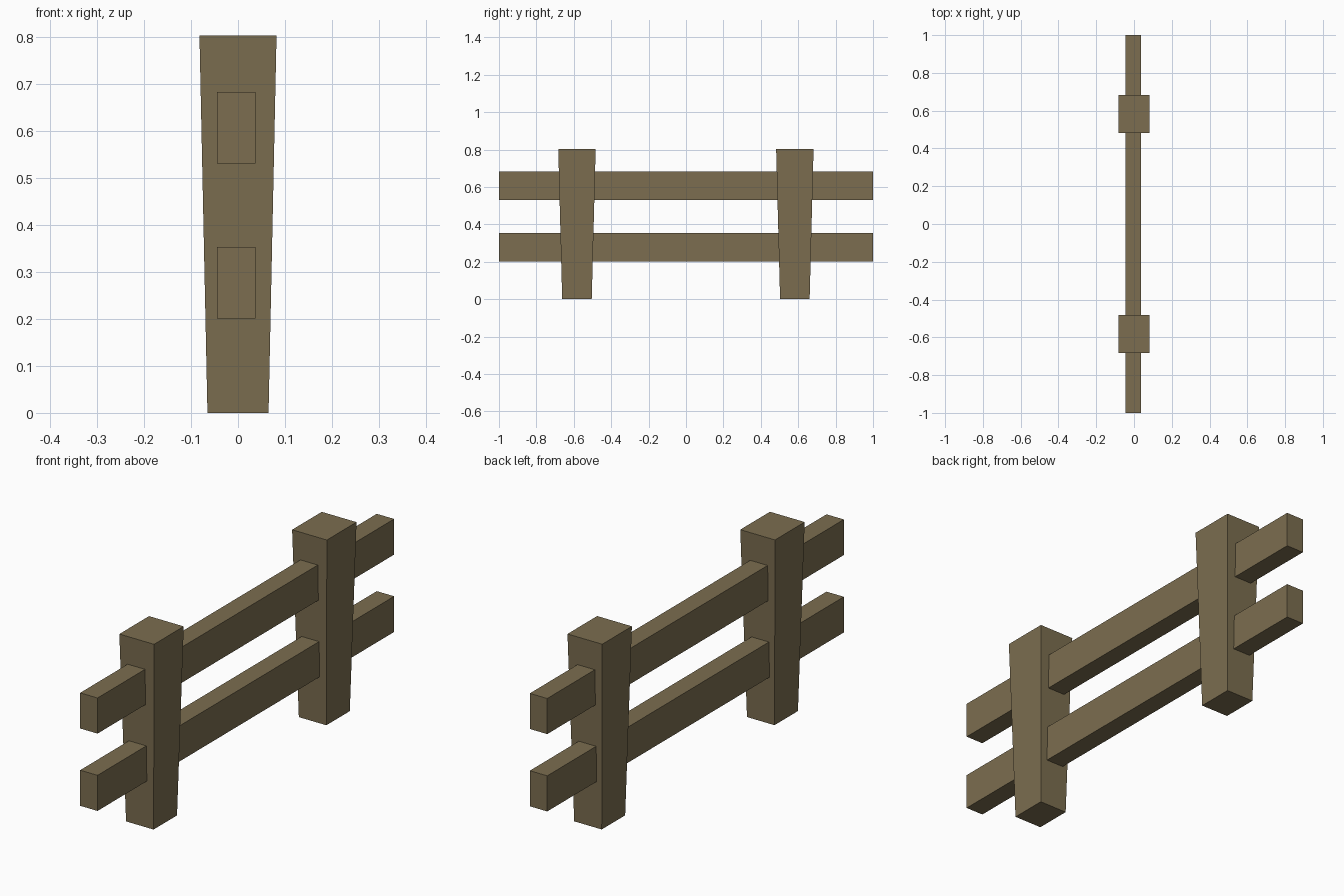
import bpy, bmesh

if "Cube" in bpy.data.objects:
    bpy.data.objects.remove(bpy.data.objects["Cube"])

wood = bpy.data.materials.new("weathered_wood")
wood.diffuse_color = (0.20, 0.155, 0.08, 1)
wood.use_nodes = True
wood.node_tree.nodes["Principled BSDF"].inputs["Base Color"].default_value = wood.diffuse_color


def tapered_box(name, loc, bottom, top, height):
    """Box standing on loc, with separate bottom and top (x, y) sizes."""
    bm = bmesh.new()
    bmesh.ops.create_cube(bm, size=1)
    for v in bm.verts:
        sx, sy = top if v.co.z > 0 else bottom
        v.co = (v.co.x * sx, v.co.y * sy, (v.co.z + 0.5) * height)
    mesh = bpy.data.meshes.new(name)
    bm.to_mesh(mesh)
    bm.free()
    mesh.materials.append(wood)
    obj = bpy.data.objects.new(name, mesh)
    obj.location = loc
    bpy.context.collection.objects.link(obj)
    return obj


# Posts, wider at the top than at the ground
for name, y in (("front_post", -0.583), ("back_post", 0.582)):
    tapered_box(name, (0, y, 0), (0.13, 0.158), (0.164, 0.2), 0.803)

# Horizontal rails running through both posts, set slightly to one side
for name, z in (("lower_rail", 0.201), ("upper_rail", 0.531)):
    tapered_box(name, (-0.004, 0, z), (0.082, 2), (0.082, 2), 0.152)
